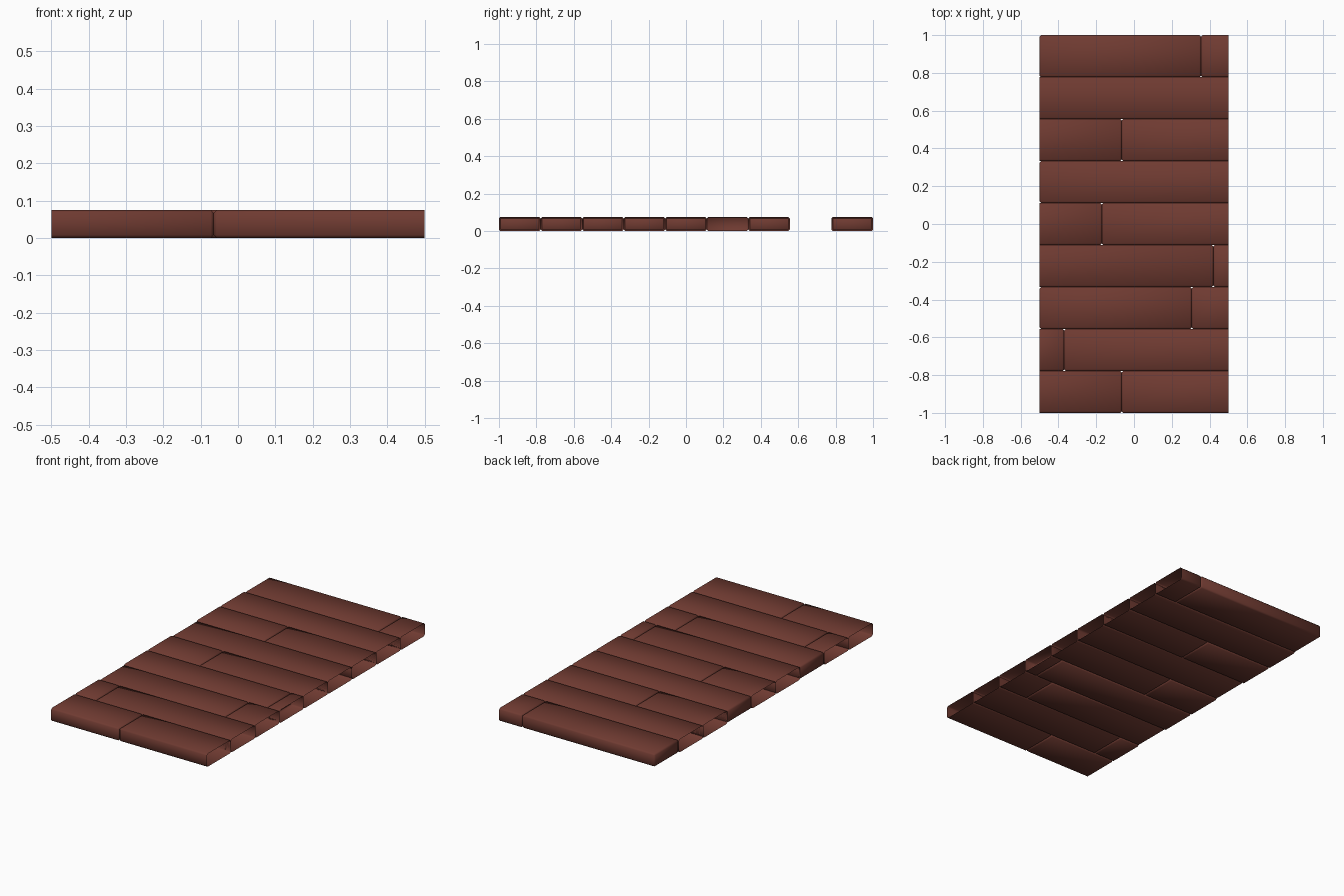
import bpy, bmesh
from mathutils import Vector

if "Cube" in bpy.data.objects:
    bpy.data.objects.remove(bpy.data.objects["Cube"])

ROWS, HEIGHT, BEVEL = 9, 0.075, 0.008
DEPTH = 2 / ROWS

wood = bpy.data.materials.new("red_brown_wood")
wood.diffuse_color = (0.16, 0.043, 0.031, 1)
wood.use_nodes = True
wood.node_tree.nodes["Principled BSDF"].inputs["Base Color"].default_value = wood.diffuse_color


def plank(name, x0, x1, y0, open_left, open_right):
    """Bevelled plank; an open end is a clean cut with no cap (tiling edge)."""
    a = x0 - 0.1 if open_left else x0
    b = x1 + 0.1 if open_right else x1
    bm = bmesh.new()
    bmesh.ops.create_cube(bm, size=1)
    bmesh.ops.scale(bm, vec=(b - a, DEPTH, HEIGHT), verts=bm.verts)
    bmesh.ops.translate(bm, vec=((a + b) / 2, y0 + DEPTH / 2, HEIGHT / 2), verts=bm.verts)
    bmesh.ops.bevel(bm, geom=bm.edges[:], offset=BEVEL, segments=1,
                    affect='EDGES', profile=0.5)
    for is_open, x, n in ((open_left, x0, -1), (open_right, x1, 1)):
        if is_open:
            bmesh.ops.bisect_plane(bm, geom=bm.verts[:] + bm.edges[:] + bm.faces[:],
                                   plane_co=Vector((x, 0, 0)), plane_no=Vector((n, 0, 0)),
                                   clear_outer=True)
    for f in bm.faces:
        f.smooth = True
    me = bpy.data.meshes.new(name)
    bm.to_mesh(me)
    bm.free()
    me.materials.append(wood)
    bpy.context.collection.objects.link(bpy.data.objects.new(name, me))


# Joint position per row from front to back (None = one plank across)
joints = [-0.065, -0.37, 0.305, 0.42, -0.17, None, -0.065, None, 0.355]
# Rows whose left plank starts exactly at the border, so it has an end cap
capped = {2, 5, 8}

for i, j in enumerate(joints):
    y = -1 + i * DEPTH
    left_open = i not in capped
    if j is None:
        plank(f"plank_{i + 1}", -0.5, 0.5, y, left_open, True)
    else:
        plank(f"plank_{i + 1}_left", -0.5, j, y, left_open, False)
        plank(f"plank_{i + 1}_right", j, 0.5, y, False, True)
